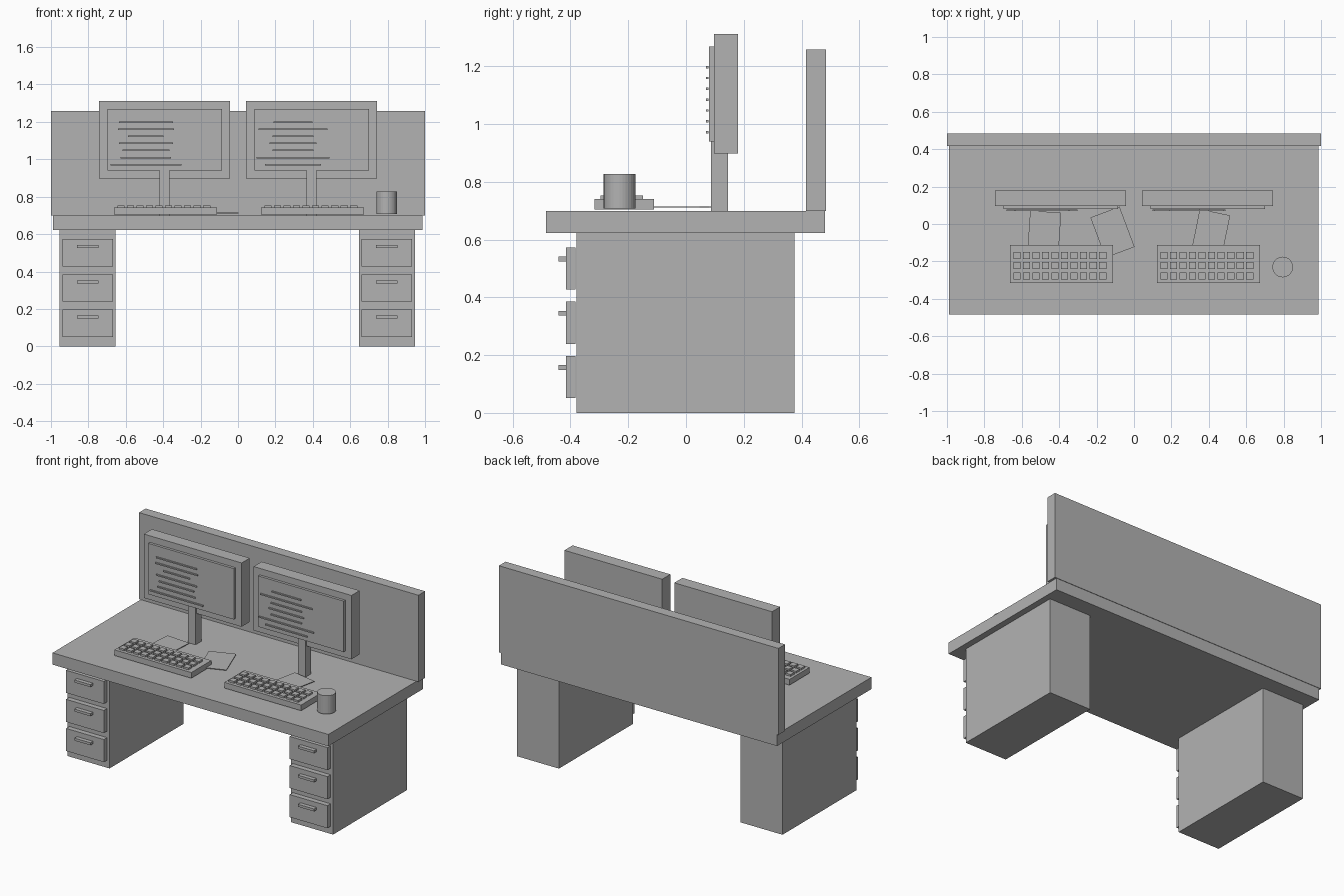
import bpy, bmesh, math
from mathutils import Matrix, Vector

if "Cube" in bpy.data.objects:
    bpy.data.objects.remove(bpy.data.objects["Cube"])

grey = bpy.data.materials.new("plain_grey")
grey.diffuse_color = (0.45, 0.45, 0.45, 1)
grey.use_nodes = True
grey.node_tree.nodes["Principled BSDF"].inputs["Base Color"].default_value = grey.diffuse_color


def finish(name, bm):
    mesh = bpy.data.meshes.new(name)
    bm.to_mesh(mesh)
    bm.free()
    mesh.materials.append(grey)
    obj = bpy.data.objects.new(name, mesh)
    bpy.context.collection.objects.link(obj)
    return obj


def add_box(bm, x, y, z):
    """Add a box spanning the given (low, high) ranges."""
    centre = Vector([(a + b) / 2 for a, b in (x, y, z)])
    size = [b - a for a, b in (x, y, z)]
    bmesh.ops.create_cube(bm, size=1, matrix=Matrix.Translation(centre) @ Matrix.Diagonal((*size, 1)))


def box(name, x, y, z):
    bm = bmesh.new()
    add_box(bm, x, y, z)
    return finish(name, bm)


# Desktop and rear privacy panel
box("desktop", (-0.988, 0.986), (-0.485, 0.481), (0.623, 0.699))
box("back_panel", (-1, 1), (0.416, 0.484), (0.699, 1.259))

# Drawer pedestals
for side, cx in (("left", -0.804), ("right", 0.796)):
    box(side + "_cabinet", (cx - 0.15, cx + 0.15), (-0.379, 0.376), (0, 0.623))
    for i in range(3):
        cz = 0.124 + 0.188 * i
        box(f"{side}_drawer_{i}", (cx - 0.135, cx + 0.135), (-0.416, -0.383), (cz - 0.073, cz + 0.073))
        box(f"{side}_handle_{i}", (cx - 0.057, cx + 0.057), (-0.442, -0.416), (cz + 0.025, cz + 0.041))

# Monitors: casing, screen, stand and raised text lines
line_widths = {"left": (0.29, 0.30, 0.19, 0.29, 0.25, 0.27, 0.38),
               "right": (0.21, 0.37, 0.22, 0.25, 0.22, 0.39, 0.30)}
for side, cx in (("left", -0.392), ("right", 0.394)):
    box(side + "_monitor", (cx - 0.35, cx + 0.35), (0.097, 0.180), (0.898, 1.311))
    box(side + "_screen", (cx - 0.306, cx + 0.306), (0.080, 0.097), (0.940, 1.269))
    box(side + "_stand", (cx - 0.027, cx + 0.027), (0.087, 0.146), (0.699, 0.945))
    bm = bmesh.new()
    for row, w in enumerate(line_widths[side]):
        z = 1.197 - 0.0375 * row
        tx = cx - 0.1
        add_box(bm, (tx - w / 2, tx + w / 2), (0.070, 0.078), (z - 0.004, z + 0.004))
    finish(side + "_text_lines", bm)

# Keyboards with a grid of keys
for side, cx in (("left", -0.388), ("right", 0.398)):
    box(side + "_keyboard", (cx - 0.275, cx + 0.275), (-0.316, -0.111), (0.704, 0.741))
    bm = bmesh.new()
    for col in range(10):
        for row in range(3):
            kx = cx - 0.238 + 0.051 * col
            ky = -0.277 + 0.0545 * row
            add_box(bm, (kx - 0.019, kx + 0.019), (ky - 0.019, ky + 0.019), (0.741, 0.753))
    finish(side + "_keys", bm)

# Loose paper sheets
for i, (x, y, angle) in enumerate(((-0.48, -0.049, -4), (-0.115, -0.044, 20.5), (0.41, -0.05, -11.5))):
    sheet = box(f"paper_{i}", (-0.083, 0.083), (-0.115, 0.115), (-0.002, 0.002))
    sheet.location = (x, y, 0.713)
    sheet.rotation_euler.z = math.radians(angle)

# Mug
bm = bmesh.new()
bmesh.ops.create_cone(bm, cap_ends=True, segments=32, radius1=0.055, radius2=0.055, depth=0.119,
                      matrix=Matrix.Translation((0.795, -0.230, 0.767)))
finish("mug", bm)
